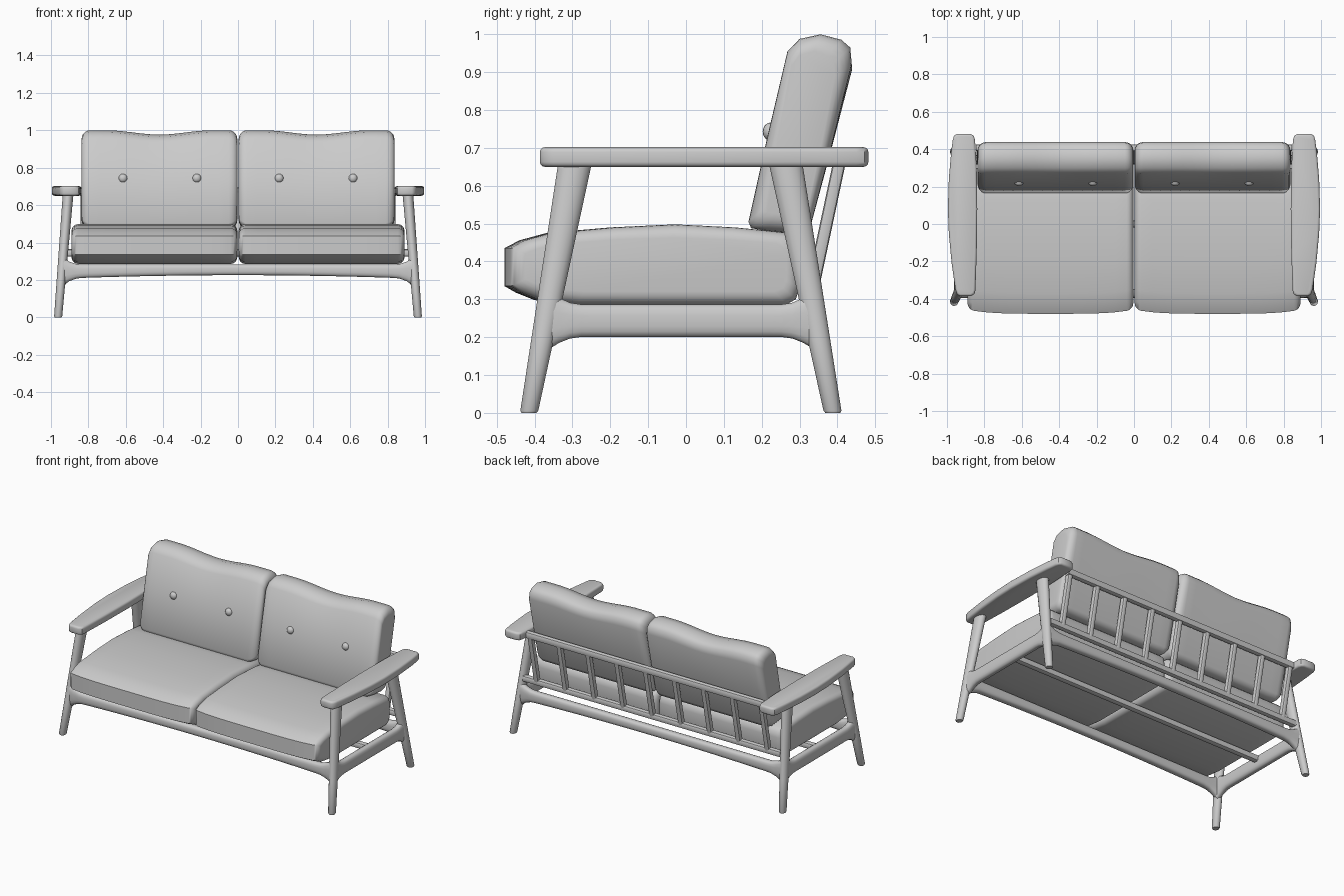
import bpy, bmesh, math
from mathutils import Vector

if "Cube" in bpy.data.objects:
    bpy.data.objects.remove(bpy.data.objects["Cube"])

grey = bpy.data.materials.new("plain_grey")
grey.diffuse_color = (0.6, 0.6, 0.6, 1)
grey.use_nodes = True
grey.node_tree.nodes["Principled BSDF"].inputs["Base Color"].default_value = grey.diffuse_color


def finish(name, bm, angle=40):
    bmesh.ops.recalc_face_normals(bm, faces=bm.faces)
    me = bpy.data.meshes.new(name)
    bm.to_mesh(me)
    bm.free()
    me.materials.append(grey)
    ob = bpy.data.objects.new(name, me)
    bpy.context.collection.objects.link(ob)
    bpy.ops.object.select_all(action='DESELECT')
    ob.select_set(True)
    bpy.context.view_layer.objects.active = ob
    bpy.ops.object.shade_smooth_by_angle(angle=math.radians(angle))
    return ob


def loft(name, rings, angle=40):
    """Skin a list of equal-length point rings and cap both ends."""
    bm = bmesh.new()
    rows = [[bm.verts.new(p) for p in ring] for ring in rings]
    n = len(rows[0])
    for a, b in zip(rows, rows[1:]):
        for i in range(n):
            j = (i + 1) % n
            bm.faces.new((a[i], a[j], b[j], b[i]))
    bm.faces.new(rows[0])
    bm.faces.new(rows[-1])
    return finish(name, bm, angle)


def oval(w, h, n=16, power=1.0):
    """Ellipse (power 1) or rounded rectangle (power below 1)."""
    pts = []
    for i in range(n):
        a = 2 * math.pi * (i + 0.5) / n
        c, s = math.cos(a), math.sin(a)
        pts.append((w * math.copysign(abs(c) ** power, c),
                    h * math.copysign(abs(s) ** power, s)))
    return pts


def cushion(name, profile, x0, x1, r, shape):
    """Side profile swept along x with rounded ends, then shaped by a rule."""
    ys, zs = [p[0] for p in profile], [p[1] for p in profile]
    cy, cz = (min(ys) + max(ys)) / 2, (min(zs) + max(zs)) / 2
    hy, hz = (max(ys) - min(ys)) / 2, (max(zs) - min(zs)) / 2
    ends = [(r * (1 - math.cos(a)), r * (1 - math.sin(a)))
            for a in [math.pi / 2 * k / 5 for k in range(6)]]
    stations = [(x0 + o, d) for o, d in ends]
    stations += [(x0 + r + (x1 - x0 - 2 * r) * k / 14, 0) for k in range(1, 14)]
    stations += [(x1 - o, d) for o, d in reversed(ends)]
    rings = []
    for x, d in stations:
        u = 2 * (x - x0) / (x1 - x0) - 1
        ring = []
        for y, z in profile:
            y = cy + (y - cy) * (hy - d) / hy
            z = cz + (z - cz) * (hz - d) / hz
            ring.append((x, *shape(u, y, z)))
        rings.append(ring)
    return loft(name, rings, 50)


def beam(name, a, b, w, h):
    """Softened rectangular bar from a to b."""
    a, b = Vector(a), Vector(b)
    d = (b - a).normalized()
    side = d.cross(Vector((0, 1, 0))).normalized()
    up = side.cross(d)
    return loft(name, [[p + side * u + up * v for u, v in oval(w / 2, h / 2, 12, 0.6)]
                       for p in (a, b)])


def flare(t, half, reach=0.09):
    """0 along a rail, rising to 1 where it meets a leg."""
    return max(0, (abs(t) - half + reach) / reach) ** 2


# Cushion profiles (y, z)
seat_profile = [(-.48, .335), (-.48, .435), (-.44, .456), (-.37, .475), (-.2, .490),
                (-.03, .498), (.13, .490), (.27, .476), (.295, .455), (.30, .42),
                (.30, .33), (.29, .30), (.265, .286), (-.3, .286), (-.4, .298), (-.45, .318)]
back_profile = [(.165, .505), (.172, .488), (.21, .481), (.29, .474), (.318, .480),
                (.331, .50), (.384, .70), (.438, .92), (.434, .965), (.41, .986),
                (.355, 1.0), (.30, .988), (.268, .955), (.215, .73)]


def seat_shape(u, y, z):
    front = max(0, min(1, -y / .48))
    return y + .022 * u ** 4 * front, z


def back_shape(u, y, z):
    t = max(0, (z - .5) / .5)
    return y, z - .023 * t ** 2 * math.cos(u * math.pi / 1.36) ** 2 * (abs(u) < .68)


for side, sx in (("left", -1), ("right", 1)):
    x = sorted((sx * .004, sx * .89))
    cushion("seat_cushion_" + side, seat_profile, *x, .035, seat_shape)
    x = sorted((sx * .004, sx * .836))
    cushion("back_cushion_" + side, back_profile, *x, .045, back_shape)

    # Buttons on the back cushions
    for bx in (.22, .615):
        bm = bmesh.new()
        bmesh.ops.create_uvsphere(bm, u_segments=14, v_segments=8, radius=.024)
        for v in bm.verts:
            v.co = Vector((sx * bx, .223, .743)) + Vector((v.co.x, v.co.y * .85, v.co.z))
        finish("cushion_button", bm)

    # Legs: splayed and tapered
    for leg, y0, y1 in (("front", -.415, -.295), ("back", .388, .265)):
        rings = []
        for k, z in enumerate((0, .006, .2, .4, .655)):
            t = z / .65
            cx, cy = sx * (.962 - .053 * t), y0 + (y1 - y0) * t
            s = .85 if k == 0 else 1
            rings.append([(cx + u * s, cy + v * s, z)
                          for u, v in oval(.022 + .007 * t, .024 + .021 * t)])
        loft(f"{leg}_leg_{side}", rings)

    # Side rail flaring into the legs
    rings = []
    for k in range(25):
        y = -.365 + .705 * k / 24
        f = flare(y + .0125, .3525)
        top, bot = .287 + .04 * f, .2 - .035 * f
        rings.append([(sx * .938 + u, y, (top + bot) / 2 + v)
                      for u, v in oval(.024, (top - bot) / 2, 16, .7)])
    loft("side_rail_" + side, rings)

    # Armrest: bowed outline with softened edges
    outline = [(.848, -.355), (.853, -.374), (.872, -.386), (.93, -.386), (.946, -.376),
               (.955, -.35), (.975, -.21), (.99, -.05), (.995, .08), (.99, .24),
               (.978, .38), (.969, .45), (.962, .472), (.945, .482), (.875, .482),
               (.857, .472), (.85, .45), (.841, .3), (.838, .08), (.841, -.15)]
    bm = bmesh.new()
    base = bm.faces.new([bm.verts.new((sx * px, py, .65)) for px, py in outline])
    ext = bmesh.ops.extrude_face_region(bm, geom=[base])
    moved = [g for g in ext["geom"] if isinstance(g, bmesh.types.BMVert)]
    bmesh.ops.translate(bm, verts=moved, vec=(0, 0, .052))
    bmesh.ops.recalc_face_normals(bm, faces=bm.faces)
    rim = [e for e in bm.edges if abs(e.verts[0].co.z - e.verts[1].co.z) < .001]
    bmesh.ops.bevel(bm, geom=rim, offset=.013, segments=3, profile=.5, affect='EDGES')
    finish("armrest_" + side, bm)

# Front and back rails: gently arched, flaring into the legs
for name, y in (("front_rail", -.371), ("back_rail", .343)):
    rings = []
    for k in range(49):
        x = -.94 + 1.88 * k / 48
        f = flare(x, .94, .1)
        top, bot = .283 + .04 * f, .225 - .017 * (x / .9) ** 2 - .04 * f
        rings.append([(x, y + u, (top + bot) / 2 + v)
                      for u, v in oval(.025, (top - bot) / 2, 16, .7)])
    loft(name, rings)

# Support bar under the seat
beam("seat_support", (-.93, 0, .262), (.93, 0, .262), .04, .04)

# Slatted back frame, leaning with the cushions
beam("back_frame_top", (-.845, .408, .672), (.845, .408, .672), .045, .036)
beam("back_frame_bottom", (-.92, .338, .345), (.92, .338, .345), .04, .036)
for k in range(9):
    x = -.825 + 1.65 * k / 8
    beam("back_slat", (x, .339, .35), (x, .406, .665), .034, .034)
